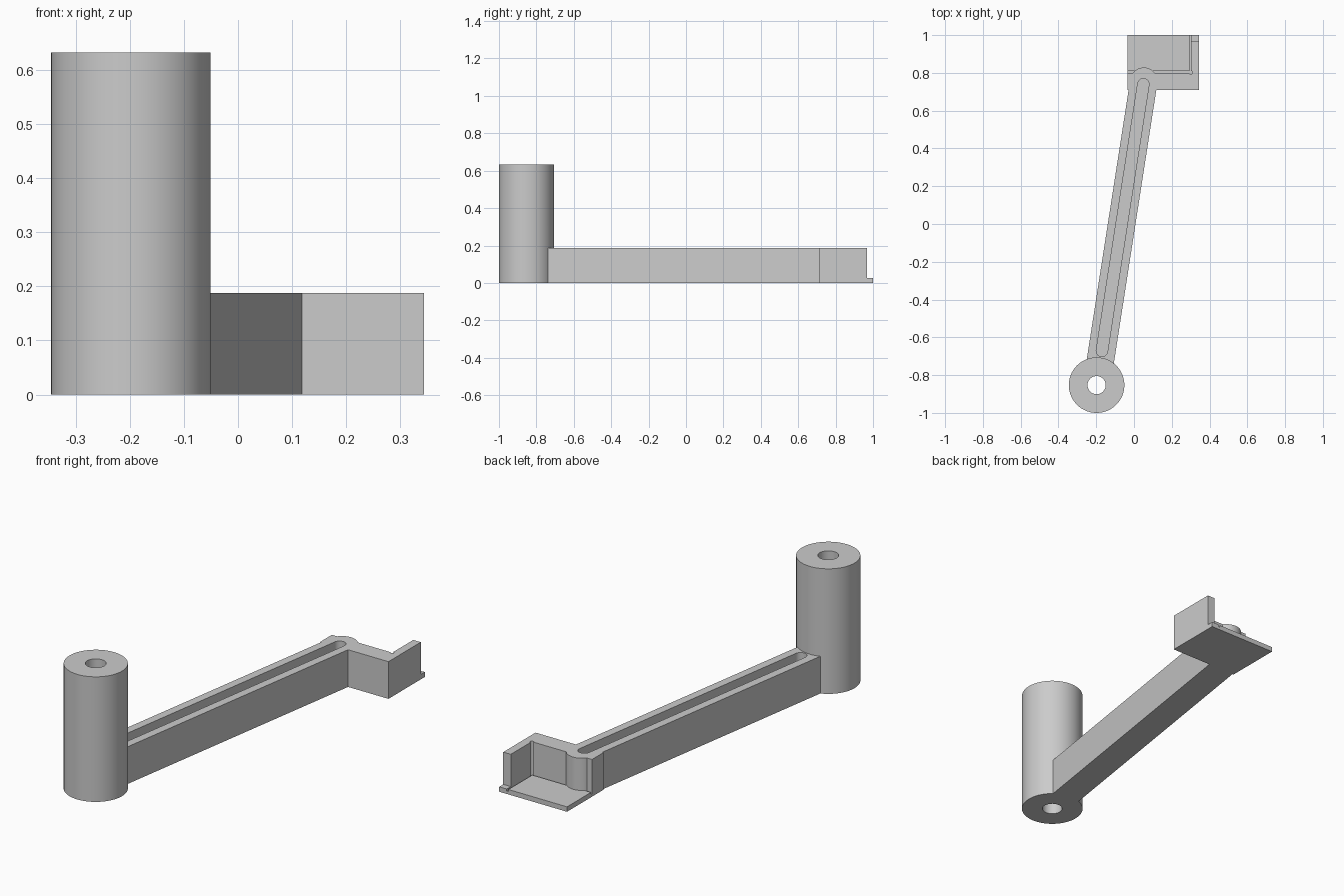
import bpy, bmesh, math
from mathutils import Vector

cube = bpy.data.objects.get("Cube")
if cube:
    bpy.data.objects.remove(cube, do_unlink=True)

grey = bpy.data.materials.new("plain grey")
grey.use_nodes = True
colour = (0.6, 0.6, 0.6, 1)
grey.diffuse_color = colour
grey.node_tree.nodes["Principled BSDF"].inputs["Base Color"].default_value = colour

POST = Vector((-0.198, -0.853))
TIP = Vector((0.052, 0.756))
HEIGHT, PLATE = 0.188, 0.025


def prism(name, points, z0, z1):
    """Extrude a flat outline from z0 to z1."""
    bm = bmesh.new()
    base = bm.faces.new([bm.verts.new((p[0], p[1], z0)) for p in points])
    top = bmesh.ops.extrude_face_region(bm, geom=[base])["geom"]
    verts = [v for v in top if isinstance(v, bmesh.types.BMVert)]
    bmesh.ops.translate(bm, vec=(0, 0, z1 - z0), verts=verts)
    bmesh.ops.recalc_face_normals(bm, faces=bm.faces)
    mesh = bpy.data.meshes.new(name)
    bm.to_mesh(mesh)
    bm.free()
    mesh.materials.append(grey)
    obj = bpy.data.objects.new(name, mesh)
    bpy.context.collection.objects.link(obj)
    return obj


def arc(centre, radius, start, sweep, steps):
    return [centre + radius * Vector((math.cos(start + sweep * i / steps),
                                      math.sin(start + sweep * i / steps)))
            for i in range(steps + 1)]


def circle(centre, radius, steps=64):
    return arc(Vector(centre), radius, 0, math.tau, steps)[:-1]


def rect(x0, y0, x1, y1):
    return [(x0, y0), (x1, y0), (x1, y1), (x0, y1)]


def capsule(a, b, radius):
    d = b - a
    angle = math.atan2(d.y, d.x) - math.pi / 2
    return (arc(b, radius, angle, math.pi, 24)
            + arc(a, radius, angle + math.pi, math.pi, 24))


def boolean(target, tool, operation):
    """Apply a boolean and discard the tool."""
    mod = target.modifiers.new("boolean", "BOOLEAN")
    mod.operation, mod.solver, mod.object = operation, "EXACT", tool
    bpy.context.view_layer.objects.active = target
    bpy.ops.object.modifier_apply(modifier=mod.name)
    bpy.data.objects.remove(tool, do_unlink=True)


# Corner bracket: base plate with an L-shaped wall
X0, X1, Y0, Y1 = -0.035, 0.344, 0.71, 1.0
WALL_X, WALL_Y, WALL_END = 0.302, 0.80, 0.968
bracket = prism("bracket", rect(X0, Y0, X1, Y1), 0, PLATE)
walls = prism("walls", [(X0, Y0), (X1, Y0), (X1, WALL_END), (WALL_X, WALL_END),
                        (WALL_X, WALL_Y), (X0, WALL_Y)], 0, HEIGHT)
boolean(bracket, walls, "UNION")

# Thin relief groove at the foot of the walls and round corner relief
groove = prism("groove", [(X0 - 0.1, WALL_Y), (WALL_X, WALL_Y), (WALL_X, Y1 + 0.1),
                          (WALL_X - 0.009, Y1 + 0.1),
                          (WALL_X - 0.009, WALL_Y + 0.009),
                          (X0 - 0.1, WALL_Y + 0.009)], 0.015, 0.05)
boolean(bracket, groove, "DIFFERENCE")
relief = prism("relief", circle((WALL_X - 0.002, WALL_Y + 0.002), 0.009, 24),
               0.015, HEIGHT + 0.1)
boolean(bracket, relief, "DIFFERENCE")

# Long arm with a rounded end, joined to the bracket and the post
arm = prism("post_and_arm", capsule(POST, TIP, 0.0725), 0, HEIGHT)
boolean(arm, bracket, "UNION")
boolean(arm, prism("post", circle(POST, 0.147, 96), 0, 0.632), "UNION")

# Blind slot along the arm, and the bore through the post
along = (TIP - POST).normalized()
slot = prism("slot", capsule(POST + along * 0.183, TIP - along * 0.016, 0.03),
             PLATE, HEIGHT + 0.1)
boolean(arm, slot, "DIFFERENCE")
boolean(arm, prism("bore", circle(POST, 0.048, 48), -0.1, 0.8), "DIFFERENCE")

# Smooth round surfaces, crisp edges
bpy.ops.object.select_all(action="DESELECT")
arm.select_set(True)
bpy.context.view_layer.objects.active = arm
bpy.ops.object.shade_smooth_by_angle(angle=math.radians(30))
